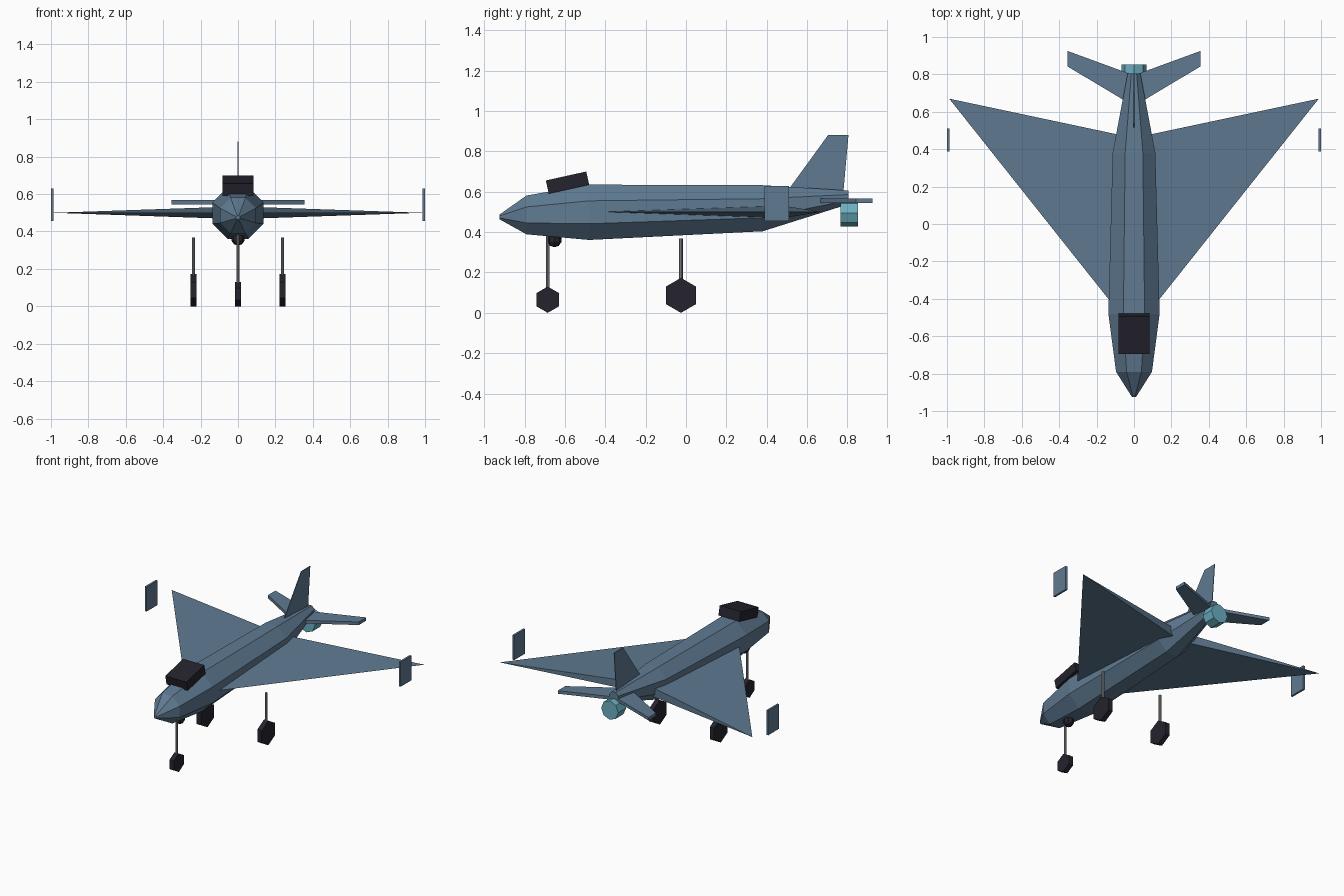
import bpy
import bmesh
from math import pi, radians, sin, cos
from mathutils import Matrix, Vector

cube = bpy.data.objects.get("Cube")
if cube:
    bpy.data.objects.remove(cube, do_unlink=True)


def material(name, rgb):
    m = bpy.data.materials.new(name)
    m.use_nodes = True
    m.diffuse_color = (*rgb, 1)
    m.node_tree.nodes["Principled BSDF"].inputs["Base Color"].default_value = (*rgb, 1)
    return m


BLUE = material("slate blue", (0.115, 0.195, 0.285))
DARK = material("near black", (0.018, 0.017, 0.027))
GREY = material("strut grey", (0.28, 0.29, 0.31))
CYAN = material("exhaust cyan", (0.15, 0.43, 0.53))


def finish(name, bm, mat):
    bmesh.ops.recalc_face_normals(bm, faces=bm.faces)
    me = bpy.data.meshes.new(name)
    bm.to_mesh(me)
    bm.free()
    me.materials.append(mat)
    ob = bpy.data.objects.new(name, me)
    bpy.context.collection.objects.link(ob)
    return ob


def box(name, mat, centre, size, tilt=0):
    bm = bmesh.new()
    m = Matrix.Translation(centre) @ Matrix.Rotation(tilt, 4, 'X') @ Matrix.Diagonal((*size, 1))
    bmesh.ops.create_cube(bm, size=1, matrix=m)
    return finish(name, bm, mat)


def rod(name, mat, start, end, radius, sides, spin=0):
    """Cylinder between two points."""
    a, b = Vector(start), Vector(end)
    turn = (b - a).to_track_quat('Z', 'Y').to_matrix().to_4x4()
    bm = bmesh.new()
    bmesh.ops.create_cone(bm, cap_ends=True, segments=sides, radius1=radius, radius2=radius,
                          depth=(b - a).length,
                          matrix=Matrix.Translation((a + b) / 2) @ turn @ Matrix.Rotation(spin, 4, 'Z'))
    return finish(name, bm, mat)


def slab(name, mat, points, offset):
    """Flat outline pushed out along an offset."""
    bm = bmesh.new()
    face = bm.faces.new([bm.verts.new(p) for p in points])
    new = bmesh.ops.extrude_face_region(bm, geom=[face])["geom"]
    bmesh.ops.translate(bm, vec=offset, verts=[v for v in new if isinstance(v, bmesh.types.BMVert)])
    return finish(name, bm, mat)


def wheel(name, x, y, radius, width):
    bm = bmesh.new()
    ring = [(radius * sin(i * pi / 3), radius * cos(i * pi / 3)) for i in range(6)]
    bm.free()
    return slab(name, DARK, [(x - width / 2, y + a, radius + b) for a, b in ring], (width, 0, 0))


# Fuselage: octagonal rings as (y, centre height, half width)
bm = bmesh.new()
rings = []
for y, z, half in [(-0.925, 0.475, 0.011), (-0.79, 0.485, 0.096), (-0.48, 0.498, 0.137),
                   (0.38, 0.518, 0.114), (0.805, 0.572, 0.034)]:
    r = half / cos(pi / 8)
    rings.append([bm.verts.new((r * cos(pi / 8 + i * pi / 4), y, z + r * sin(pi / 8 + i * pi / 4)))
                  for i in range(8)])
for a, b in zip(rings, rings[1:]):
    for i in range(8):
        j = (i + 1) % 8
        bm.faces.new((a[i], a[j], b[j], b[i]))
bm.faces.new(rings[0])
bm.faces.new(rings[-1])
finish("fuselage", bm, BLUE)

# Cockpit canopy and sensor bulge under the nose
box("canopy", DARK, (0, -0.587, 0.645), (0.165, 0.205, 0.067), radians(12.5))
bm = bmesh.new()
bmesh.ops.create_uvsphere(bm, u_segments=8, v_segments=5, radius=0.037,
                          matrix=Matrix.Translation((0, -0.652, 0.362)))
finish("chin_sensor", bm, DARK)

for side, s in (("left", 1), ("right", -1)):
    # Delta wing: sharp leading edge, thick root at the trailing edge
    bm = bmesh.new()
    lead, tip, top, low = [bm.verts.new(p) for p in (
        (s * 0.09, -0.46, 0.5), (s * 0.988, 0.67, 0.5),
        (s * 0.06, 0.473, 0.532), (s * 0.06, 0.473, 0.468))]
    for f in ((lead, tip, top), (lead, low, tip), (top, tip, low), (lead, top, low)):
        bm.faces.new(f)
    finish(side + "_wing", bm, BLUE)

    # Wingtip plate
    box(side + "_tip_plate", BLUE, (s * 0.993, 0.449, 0.542), (0.014, 0.122, 0.174))

    # Tailplane
    slab(side + "_tailplane", BLUE,
         [(0, 0.63, 0.545), (s * 0.355, 0.842, 0.545), (s * 0.355, 0.925, 0.545), (0, 0.795, 0.545)],
         (0, 0, 0.022))

    # Main landing gear
    rod(side + "_main_strut", GREY, (s * 0.238, -0.025, 0.1), (s * 0.238, -0.025, 0.367), 0.009, 8)
    wheel(side + "_main_wheel", s * 0.238, -0.025, 0.0865, 0.034)

# Tail fin
slab("tail_fin", BLUE, [(-0.002, 0.5, 0.6), (-0.002, 0.705, 0.882), (-0.002, 0.805, 0.882),
                        (-0.002, 0.778, 0.58)], (0.004, 0, 0))

# Nose landing gear
rod("nose_strut", GREY, (0, -0.685, 0.08), (0, -0.685, 0.4), 0.008, 8)
wheel("nose_wheel", 0, -0.685, 0.065, 0.034)

# Exhaust
rod("exhaust", CYAN, (0, 0.765, 0.495), (0, 0.852, 0.495), 0.067, 8)
